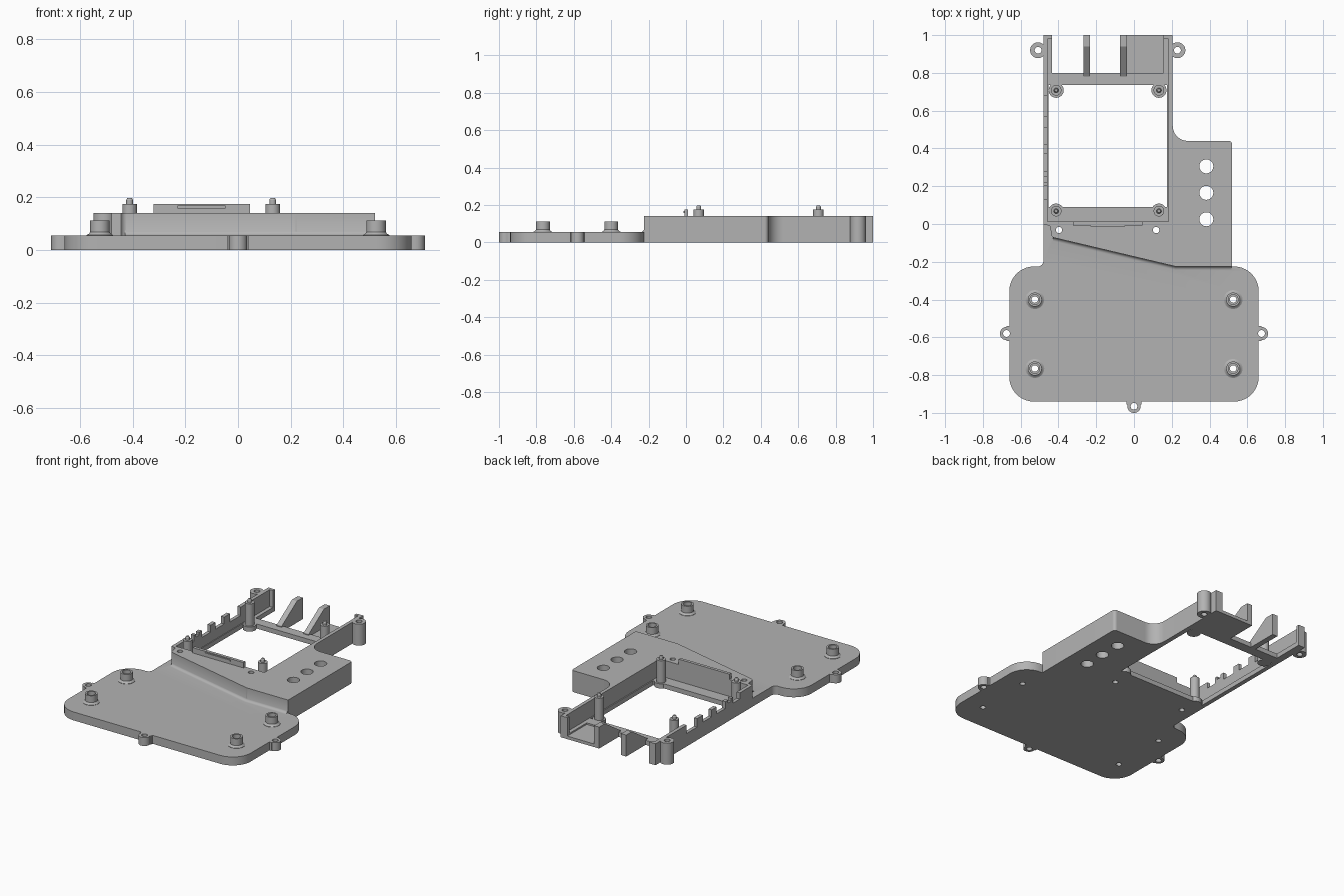
import bpy, bmesh, math
from mathutils import Vector

if "Cube" in bpy.data.objects:
    bpy.data.objects.remove(bpy.data.objects["Cube"])

grey = bpy.data.materials.new("plain grey")
grey.use_nodes = True
GREY = (0.45, 0.45, 0.45, 1)
grey.diffuse_color = GREY
grey.node_tree.nodes["Principled BSDF"].inputs["Base Color"].default_value = GREY

PLATE, WALL, FLOOR = 0.055, 0.14, 0.03


def finish(name, bm):
    bmesh.ops.recalc_face_normals(bm, faces=bm.faces)
    mesh = bpy.data.meshes.new(name)
    bm.to_mesh(mesh)
    bm.free()
    mesh.materials.append(grey)
    ob = bpy.data.objects.new(name, mesh)
    bpy.context.collection.objects.link(ob)
    return ob


def loft(name, rings):
    """Closed solid through rings of equal point count."""
    bm = bmesh.new()
    rows = [[bm.verts.new(p) for p in ring] for ring in rings]
    n = len(rows[0])
    for a, b in zip(rows, rows[1:]):
        for i in range(n):
            j = (i + 1) % n
            bm.faces.new((a[i], a[j], b[j], b[i]))
    bm.faces.new(rows[0])
    bm.faces.new(rows[-1])
    return finish(name, bm)


def rounded(corners):
    """Outline from (x, y, radius) corners, with arcs where radius > 0."""
    out = []
    for i, (x, y, r) in enumerate(corners):
        p = Vector((x, y))
        if not r:
            out.append(p)
            continue
        a = (Vector(corners[i - 1][:2]) - p).normalized()
        b = (Vector(corners[(i + 1) % len(corners)][:2]) - p).normalized()
        half = a.angle(b) / 2
        mid = p + (a + b).normalized() * r / math.sin(half)
        start = p + a * r / math.tan(half) - mid
        end = p + b * r / math.tan(half) - mid
        sweep = start.angle_signed(end)
        for k in range(11):
            t = -sweep * k / 10
            c, s = math.cos(t), math.sin(t)
            out.append(mid + Vector((start.x * c - start.y * s, start.x * s + start.y * c)))
    return out


def prism(name, outline, z0, z1):
    return loft(name, [[(p[0], p[1], z) for p in outline] for z in (z0, z1)])


def box(name, x0, x1, y0, y1, z0, z1):
    return prism(name, [(x0, y0), (x1, y0), (x1, y1), (x0, y1)], z0, z1)


def turned(name, x, y, profile, n=32):
    """Round part from (radius, z) steps."""
    ring = [(math.cos(i * math.tau / n), math.sin(i * math.tau / n)) for i in range(n)]
    return loft(name, [[(x + r * c, y + r * s, z) for c, s in ring] for r, z in profile])


def combine(ob, other, op):
    mod = ob.modifiers.new(op, "BOOLEAN")
    mod.operation, mod.object, mod.solver = op, other, "EXACT"
    bpy.context.view_layer.objects.active = ob
    bpy.ops.object.modifier_apply(modifier=mod.name)
    bpy.data.objects.remove(other)


def add(other):
    combine(body, other, "UNION")


def cut(other):
    combine(body, other, "DIFFERENCE")


def hole(x, y, r):
    cut(turned("hole", x, y, [(r, -0.1), (r, 0.3)]))


# Low front plate with its neck
body = prism("mounting_body", rounded([
    (-0.66, -0.94, 0.13), (0.66, -0.94, 0.13), (0.66, -0.225, 0.13), (0.52, -0.225, 0),
    (0.50, -0.10, 0), (-0.48, 0.05, 0), (-0.48, -0.225, 0.03), (-0.66, -0.225, 0.13)]), 0, PLATE)

# Tall rear block
add(prism("block", rounded([
    (-0.48, 0, 0), (-0.445, -0.01, 0), (-0.435, -0.07, 0.02), (0.22, -0.225, 0.05),
    (0.52, -0.225, 0), (0.52, 0.44, 0.02), (0.205, 0.44, 0.08), (0.205, 1, 0), (-0.48, 1, 0)]), 0, WALL))

# Cove along the foot of the slanted step
rings = []
for k in range(6):
    t = k / 5 * math.pi / 2
    d, z = 0.02 * (1 - math.sin(t)), PLATE + 0.02 * (1 - math.cos(t))
    rings.append([(x, y - d, z) for x, y in ((-0.43, -0.07), (0.22, -0.224), (0.515, -0.224))]
                 + [(0.515, -0.18, z), (0.22, -0.18, z), (-0.43, -0.03, z)])
rings.insert(0, [(x, y, PLATE - 0.02) for x, y, z in rings[0]])
add(loft("cove", rings))

# Screw ears around the plate and at the tall rear walls
EARS = [(-0.675, -0.58, 0.035, PLATE), (0.675, -0.58, 0.035, PLATE), (0, -0.965, 0.035, PLATE),
        (-0.508, 0.92, 0.042, WALL), (0.23, 0.92, 0.042, WALL)]
for x, y, r, h in EARS:
    add(turned("ear", x, y, [(r, 0), (r, h)]))
for s in (-1, 1):
    add(box("ear_web", s * 0.66 - 0.015, s * 0.66 + 0.015, -0.62, -0.54, 0, PLATE))
add(box("ear_web", -0.04, 0.04, -0.955, -0.925, 0, PLATE))

# Board pocket, window, open back
cut(box("pocket", -0.457, 0.182, 0.012, 0.98, FLOOR, 0.3))
cut(box("window", -0.452, 0.175, 0.09, 0.735, -0.1, 0.3))
cut(box("open_back", -0.433, 0.157, 0.80, 1.1, -0.1, 0.3))

# Port notches in the side wall
for y0, y1, z in ((0.13, 0.20, 0.10), (0.22, 0.25, 0.12), (0.28, 0.37, 0.095),
                  (0.42, 0.51, 0.095), (0.57, 0.68, 0.085)):
    cut(box("notch", -0.52, -0.44, y0, y1, z, 0.3))

# Rear shelf and gusset fins
add(box("shelf", -0.042, 0.165, 0.75, 1, 0, 0.02))
for x in (-0.25, -0.055):
    side = [(0.78, 0), (1, 0), (1, WALL), (0.94, WALL), (0.78, 0.035)]
    add(loft("fin", [[(x + d, y, z) for y, z in side] for d in (-0.018, 0.018)]))

# Pads under the board pins
PINS = [(x, y) for x in (-0.412, 0.132) for y in (0.068, 0.708)]
for x, y in PINS:
    add(turned("pad", x, y, [(0.04, 0), (0.04, FLOOR)]))

# Flared screw posts on the plate
POSTS = [(x, y) for x in (-0.525, 0.525) for y in (-0.40, -0.765)]
for x, y in POSTS:
    add(turned("post", x, y, [(0.037, 0.03), (0.05, 0.04), (0.05, 0.057), (0.042, 0.061),
                              (0.037, 0.068), (0.037, 0.112)]))
    cut(turned("post_recess", x, y, [(0.026, 0.08), (0.026, 0.2)]))
    hole(x, y, 0.017)

# Through holes
for x, y, r, h in EARS:
    hole(x, y, 0.018)
for y in (0.025, 0.165, 0.305):
    hole(0.383, y, 0.037)
for x in (-0.397, 0.117):
    hole(x, -0.032, 0.017)

# Board pins
parts = [body]
for i, (x, y) in enumerate(PINS):
    parts.append(turned(f"board_pin_{i + 1}", x, y, [
        (0.028, 0.01), (0.028, 0.175), (0.013, 0.175), (0.013, 0.19), (0.008, 0.198)]))

# Board clip with a small lip
parts.append(box("board_clip", -0.322, 0.045, -0.008, 0.012, WALL - 0.01, 0.175))
parts.append(box("clip_lip", -0.23, -0.048, -0.014, -0.005, 0.157, 0.168))

# Smooth the round faces and keep the edges sharp
bpy.context.view_layer.update()
for part in parts:
    part.select_set(True)
bpy.context.view_layer.objects.active = body
bpy.ops.object.shade_smooth_by_angle(angle=math.radians(30))
